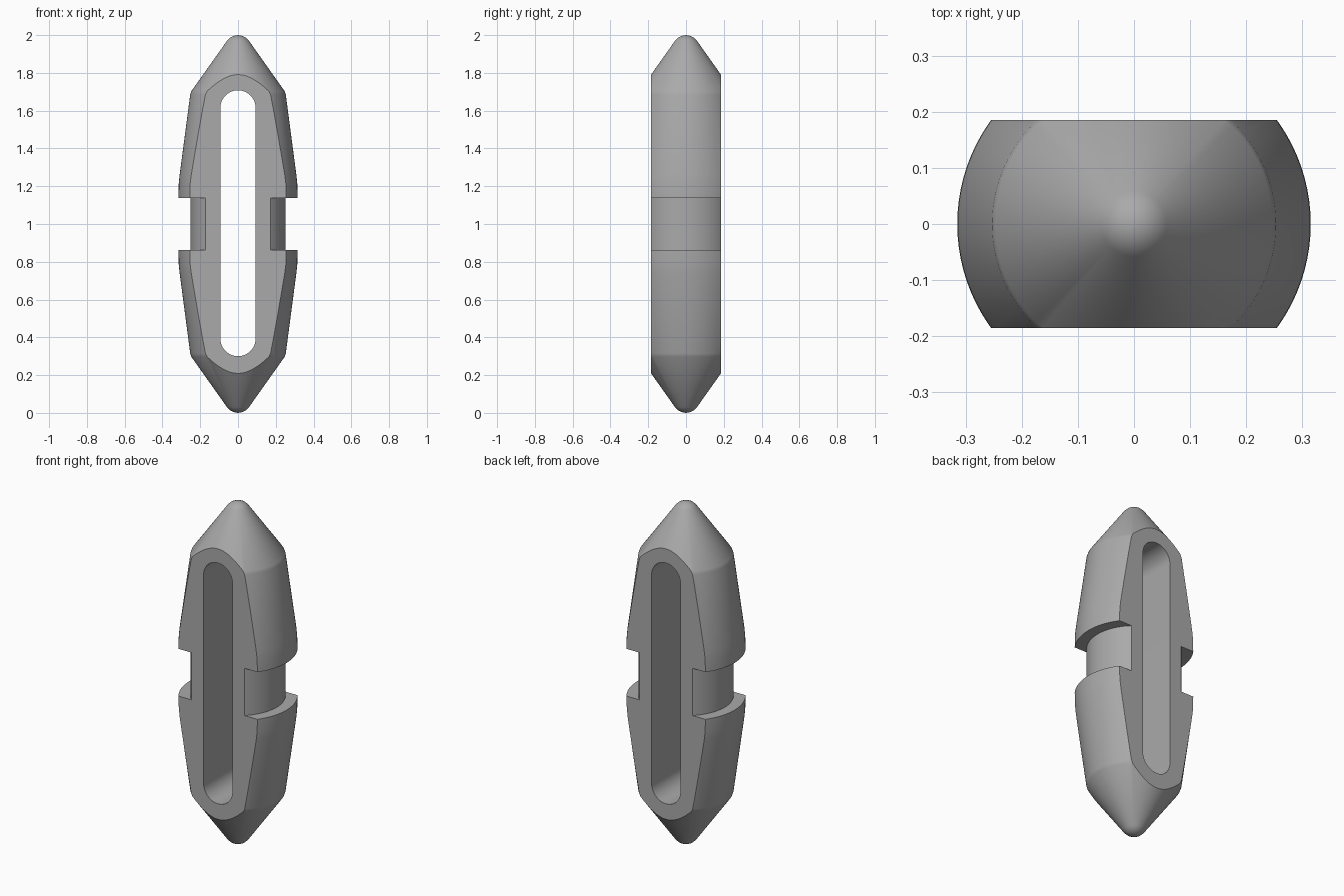
import bpy, bmesh, math

if "Cube" in bpy.data.objects:
    bpy.data.objects.remove(bpy.data.objects["Cube"])

grey = bpy.data.materials.new("plain grey")
grey.diffuse_color = (0.4, 0.4, 0.4, 1)
grey.use_nodes = True
grey.node_tree.nodes["Principled BSDF"].inputs["Base Color"].default_value = grey.diffuse_color


def make_object(name, bm):
    bmesh.ops.recalc_face_normals(bm, faces=bm.faces)
    mesh = bpy.data.meshes.new(name)
    bm.to_mesh(mesh)
    bm.free()
    obj = bpy.data.objects.new(name, mesh)
    bpy.context.collection.objects.link(obj)
    mesh.materials.append(grey)
    return obj


def boolean(target, cutter, operation):
    mod = target.modifiers.new(operation.lower(), 'BOOLEAN')
    mod.operation, mod.object, mod.solver = operation, cutter, 'EXACT'
    bpy.context.view_layer.objects.active = target
    bpy.ops.object.modifier_apply(modifier=mod.name)
    bpy.data.objects.remove(cutter)


# Turned body: rounded tips, tapered shoulders, waist groove; mirrored about z = 1
half = [(0, 0), (0.022, 0.004), (0.042, 0.014), (0.058, 0.03), (0.247, 0.297),
        (0.253, 0.315), (0.309, 0.74), (0.314, 0.79), (0.315, 0.862), (0.252, 0.862)]
profile = half + [(r, 2 - z) for r, z in reversed(half)]
bm = bmesh.new()
verts = [bm.verts.new((r, 0, z)) for r, z in profile]
edges = [bm.edges.new(pair) for pair in zip(verts, verts[1:])]
bmesh.ops.spin(bm, geom=verts + edges, cent=(0, 0, 0), axis=(0, 0, 1),
               angle=math.tau, steps=96, use_merge=False)
bmesh.ops.remove_doubles(bm, verts=bm.verts, dist=0.0005)
body = make_object("slotted_body", bm)

# Flat front and back
bm = bmesh.new()
bmesh.ops.create_cube(bm, size=1)
bmesh.ops.scale(bm, vec=(2, 0.37, 4), verts=bm.verts)
boolean(body, make_object("slab_cutter", bm), 'INTERSECT')

# Round-ended slot through the body
bm = bmesh.new()
radius, steps = 0.093, 24
outline = []
for centre, start in ((1.615, 0), (0.393, math.pi)):
    for i in range(steps + 1):
        a = start + math.pi * i / steps
        outline.append((radius * math.cos(a), -0.5, centre + radius * math.sin(a)))
face = bm.faces.new([bm.verts.new(p) for p in outline])
side = bmesh.ops.extrude_face_region(bm, geom=[face])["geom"]
bmesh.ops.translate(bm, vec=(0, 1, 0),
                    verts=[v for v in side if isinstance(v, bmesh.types.BMVert)])
boolean(body, make_object("slot_cutter", bm), 'DIFFERENCE')

# Smooth curved walls with crisp cut edges
bpy.ops.object.select_all(action='DESELECT')
body.select_set(True)
bpy.context.view_layer.objects.active = body
bpy.ops.object.shade_smooth_by_angle(angle=math.radians(20))
